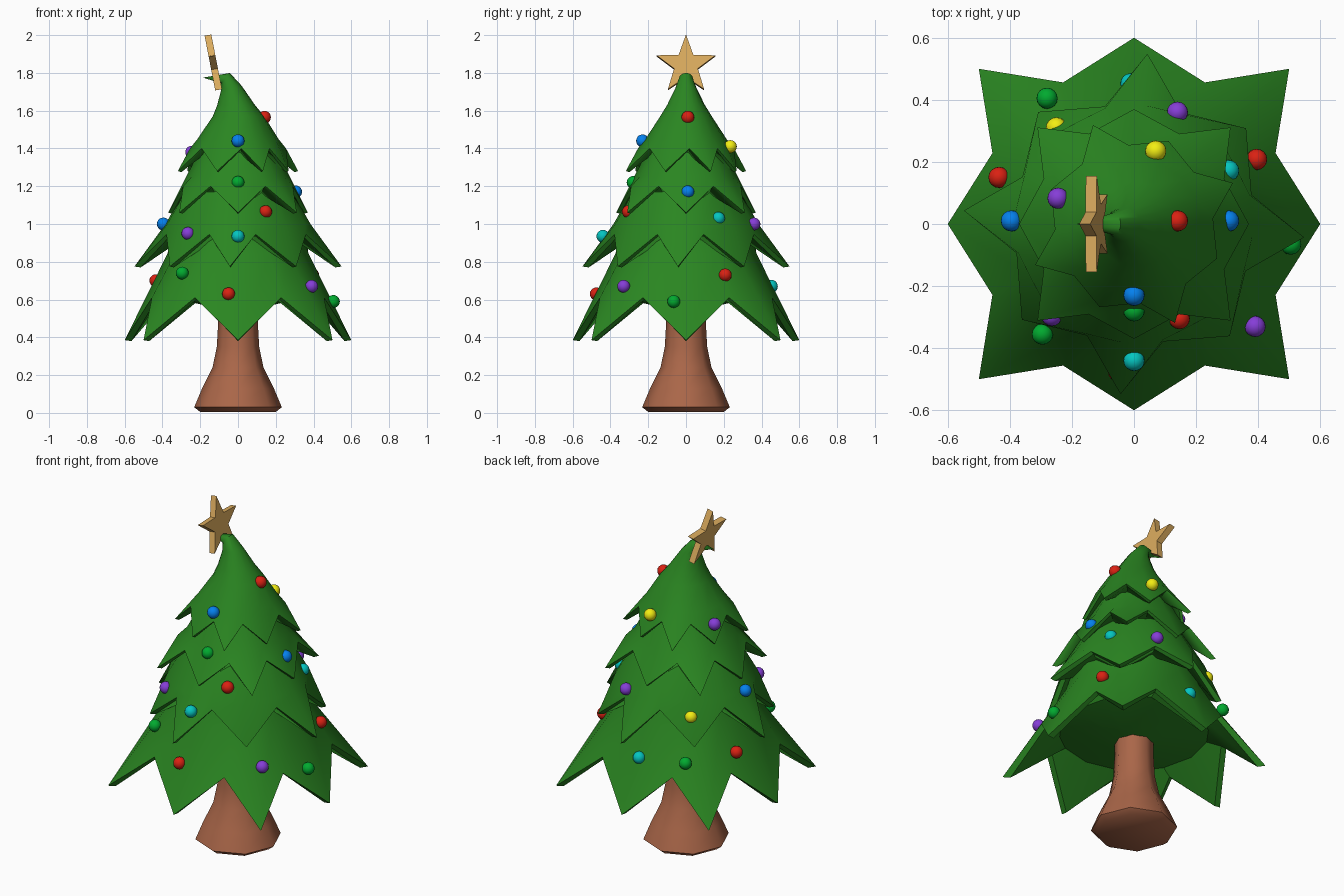
import bpy, bmesh
from math import sin, cos, pi, radians
from mathutils import Vector, Matrix

if "Cube" in bpy.data.objects:
    bpy.data.objects.remove(bpy.data.objects["Cube"])


def material(name, rgb):
    m = bpy.data.materials.new(name)
    m.diffuse_color = (*[c ** 2.2 for c in rgb], 1)
    m.use_nodes = True
    m.node_tree.nodes["Principled BSDF"].inputs["Base Color"].default_value = m.diffuse_color
    return m


def finish(name, bm, mat, smooth=40):
    bmesh.ops.recalc_face_normals(bm, faces=bm.faces)
    me = bpy.data.meshes.new(name)
    bm.to_mesh(me)
    bm.free()
    ob = bpy.data.objects.new(name, me)
    bpy.context.collection.objects.link(ob)
    me.materials.append(mat)
    if smooth:
        bpy.ops.object.select_all(action='DESELECT')
        ob.select_set(True)
        bpy.context.view_layer.objects.active = ob
        bpy.ops.object.shade_smooth_by_angle(angle=radians(smooth))
    return ob


def loft(name, rings, mat, smooth=40, tip=None):
    """Skin a stack of equal-length point rings; cap the start, cap or point the end."""
    bm = bmesh.new()
    vr = [[bm.verts.new(p) for p in ring] for ring in rings]
    n = len(vr[0])
    for a, b in zip(vr, vr[1:]):
        for i in range(n):
            j = (i + 1) % n
            bm.faces.new((a[i], a[j], b[j], b[i]))
    bm.faces.new(vr[0][::-1])
    if tip:
        t = bm.verts.new(tip)
        for i in range(n):
            bm.faces.new((vr[-1][i], vr[-1][(i + 1) % n], t))
    else:
        bm.faces.new(vr[-1])
    return finish(name, bm, mat, smooth)


green = material("needles", (0.18, 0.52, 0.15))
brown = material("bark", (0.66, 0.40, 0.29))
gold = material("star_gold", (0.86, 0.67, 0.37))

# Trunk with flared foot
trunk = [(.20, .005), (.232, .03), (.19, .13), (.135, .24), (.112, .35), (.105, .48), (.105, .62)]
loft("trunk", [[(r * cos(k * pi / 4), r * sin(k * pi / 4), z) for k in range(8)]
               for r, z in trunk], brown, 50)


# Branch tiers: thick zigzag rim of long tip, notch, short tip, notch
def tier(name, rot, rim, under, upper, tip=None):
    long_r, short_r, notch_r, tip_z, notch_z = rim
    angles = [radians(rot + 90 * q + d) for q in range(4) for d in (0, 18.4, 45, 71.6)]
    kinds = [(long_r, tip_z), (notch_r, notch_z), (short_r, tip_z), (notch_r, notch_z)] * 4

    def ring(r, z, cx=0, tilt=0):
        t = radians(tilt)
        return [(cx + r * cos(a) * cos(t), r * sin(a), z + r * cos(a) * sin(t)) for a in angles]

    def zigzag(k, dz):
        return [(k * r * cos(a), k * r * sin(a), z + dz) for a, (r, z) in zip(angles, kinds)]

    rings = [ring(*u) for u in under] + [zigzag(.94, -.005), zigzag(1, 0)]
    loft(name, rings + [ring(*u) for u in upper], green, 40, tip)


tier("branches_bottom", 45, (.707, .60, .51, .385, .61), [(.09, .55), (.40, .62)],
     [(.375, .84), (.33, .98)])
tier("branches_lower", -4.5, (.55, .475, .39, .775, .945), [(.335, .91)],
     [(.385, 1.0), (.27, 1.2)])
tier("branches_upper", 45, (.44, .37, .325, 1.06, 1.2), [(.275, 1.16)],
     [(.275, 1.25), (.19, 1.41)])
tier("branches_top", 22.5, (.345, .29, .255, 1.28, 1.40), [(.19, 1.37)],
     [(.215, 1.45), (.137, 1.57, .003), (.10, 1.63, -.01), (.056, 1.72, -.035, 12),
      (.036, 1.772, -.066, 50)], tip=(-.185, 1e-4, 1.775))

# Star: flat five-pointed plate leaning to one side
bm = bmesh.new()
pts = [(.163 if k % 2 == 0 else .066, pi / 2 + k * pi / 5) for k in range(10)]
front = [bm.verts.new((.018, r * cos(a), r * sin(a))) for r, a in pts]
back = [bm.verts.new((-.018, r * cos(a), r * sin(a))) for r, a in pts]
bm.faces.new(front)
bm.faces.new(back[::-1])
for i in range(10):
    j = (i + 1) % 10
    bm.faces.new((front[i], back[i], back[j], front[j]))
bm.transform(Matrix.Translation((-.128, 0, 1.84)) @ Matrix.Rotation(radians(-11), 4, 'Y'))
finish("star", bm, gold, 0)

# Baubles by colour
baubles = {
    "red": ((.85, .15, .10), [(.14, .01, 1.565), (-.05, -.475, .63), (-.435, .15, .70),
                              (.395, .208, .73), (.146, -.305, 1.065)]),
    "blue": ((.05, .50, .93), [(0, -.23, 1.44), (.305, .01, 1.17), (-.395, .01, 1.0)]),
    "yellow": ((.95, .93, .10), [(.07, .235, 1.41), (-.25, .31, .92)]),
    "purple": ((.52, .25, .84), [(.39, -.33, .67), (.14, .36, 1.0), (-.265, -.295, .95),
                                 (-.245, .083, 1.38)]),
    "green": ((.03, .66, .20), [(0, -.28, 1.22), (-.295, -.355, .74), (.505, -.065, .59),
                                (-.28, .405, .69)]),
    "cyan": ((.05, .77, .75), [(0, -.44, .935), (.305, .172, 1.03), (-.01, .452, .67)]),
}
for colour, (rgb, places) in baubles.items():
    mat = material("bauble_" + colour, rgb)
    for n, p in enumerate(places):
        bm = bmesh.new()
        bmesh.ops.create_uvsphere(bm, u_segments=16, v_segments=10, radius=.034)
        bm.transform(Matrix.Translation(Vector(p)))
        finish(f"bauble_{colour}_{n + 1}", bm, mat, 60)
